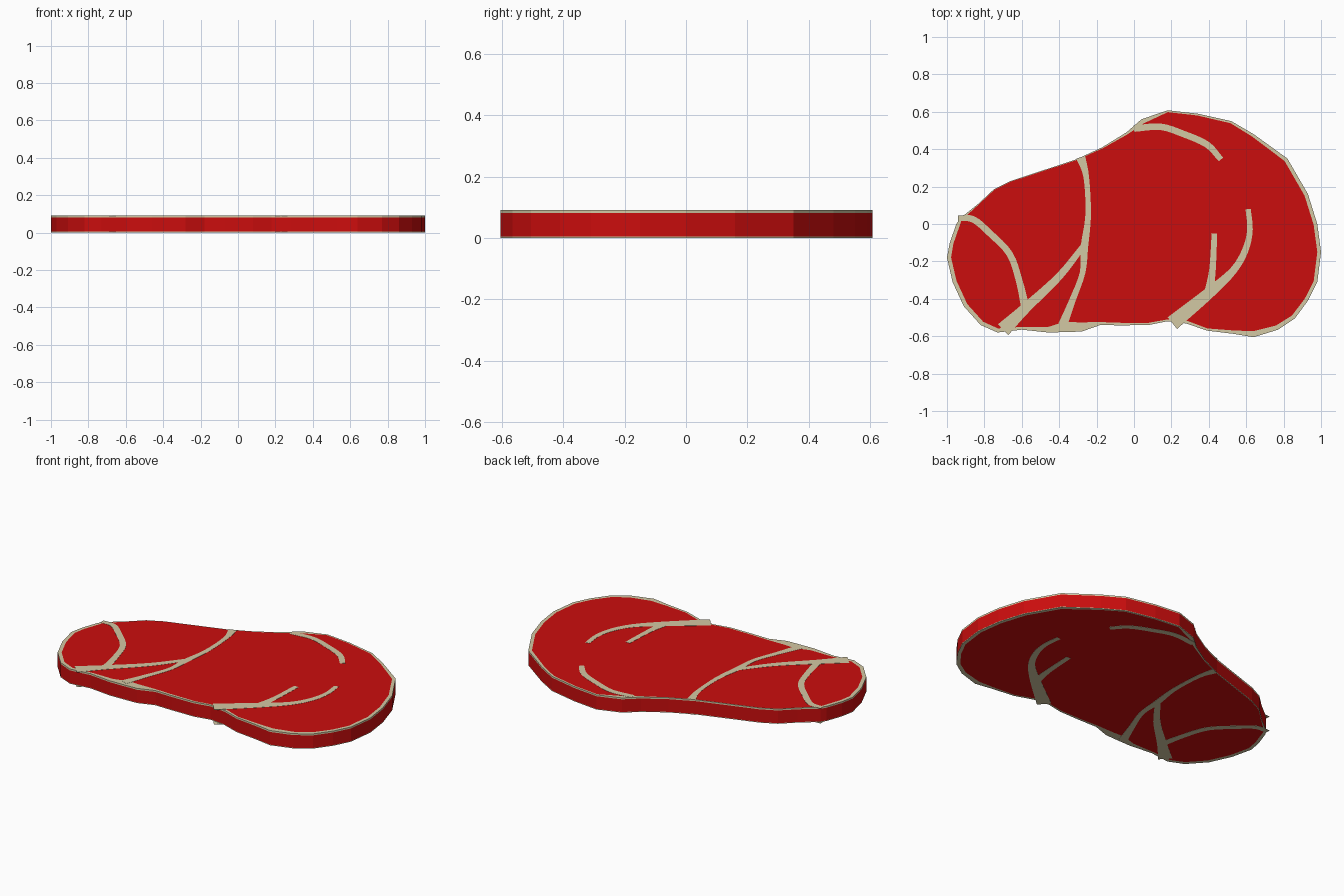
import bpy, bmesh
from mathutils import Vector

if "Cube" in bpy.data.objects:
    bpy.data.objects.remove(bpy.data.objects["Cube"])

H = 0.092      # slab height
SKIN = 0.001   # how far the marbling stands proud


def make_mat(name, rgb):
    m = bpy.data.materials.new(name)
    m.diffuse_color = (*rgb, 1)
    m.use_nodes = True
    m.node_tree.nodes["Principled BSDF"].inputs["Base Color"].default_value = m.diffuse_color
    return m


RED = make_mat("meat red", (0.60, 0.004, 0.004))
FAT = make_mat("fat cream", (0.65, 0.58, 0.37))

# outline: x, y, width of the fat rim (counterclockwise)
OUTLINE = [
    (-.95, 0, .02), (-.985, -.1, .02), (-1, -.18, .022), (-.97, -.31, .022), (-.91, -.44, .022),
    (-.82, -.54, .022), (-.73, -.58, .022), (-.60, -.565, .015), (-.46, -.58, .03),
    (-.37, -.578, .055), (-.28, -.575, .05), (-.18, -.54, .016), (-.07, -.542, .014),
    (.08, -.54, .012), (.18, -.52, .01), (.28, -.532, .015), (.39, -.57, .012), (.53, -.587, .018),
    (.64, -.605, .032), (.77, -.565, .025), (.86, -.505, .022), (.93, -.41, .02), (.98, -.31, .02),
    (1, -.15, .02), (.98, 0, .02), (.93, .16, .02), (.82, .35, .02), (.64, .48, .015),
    (.52, .55, .012), (.34, .59, .01), (.18, .608, .01), (.04, .56, .025), (-.04, .49, .012),
    (-.17, .41, .006), (-.31, .345, .004), (-.66, .23, .004), (-.75, .185, .004),
    (-.83, .11, .004), (-.93, .03, .012)]

# marbling veins: x, y, width
VEINS = [
    [(-.94, .03, .03), (-.86, .025, .035), (-.77, -.05, .035), (-.665, -.16, .035),
     (-.615, -.30, .036), (-.58, -.45, .045)],
    [(-.70, -.565, .08), (-.58, -.45, .055), (-.40, -.28, .04), (-.265, -.11, .03)],
    [(-.285, .357, .05), (-.255, .25, .03), (-.245, .05, .03), (-.265, -.12, .04),
     (-.275, -.26, .03), (-.33, -.41, .035), (-.385, -.55, .05)],
    [(.0, .51, .035), (.14, .52, .035), (.26, .483, .035), (.39, .425, .035), (.465, .345, .03)],
    [(.205, -.53, .08), (.40, -.37, .06), (.53, -.25, .04), (.595, -.14, .035),
     (.62, -.03, .03), (.61, .08, .028)],
    [(.40, -.37, .05), (.42, -.24, .035), (.43, -.05, .03)]]


def finish(bm, name, mats):
    bmesh.ops.recalc_face_normals(bm, faces=bm.faces)
    me = bpy.data.meshes.new(name)
    bm.to_mesh(me)
    bm.free()
    for m in mats:
        me.materials.append(m)
    ob = bpy.data.objects.new(name, me)
    bpy.context.collection.objects.link(ob)
    return ob


# meat slab: stacked rings, red caps and wall, cream rims
pts = [Vector(p[:2]) for p in OUTLINE]
n = len(pts)
inner = []
for i, p in enumerate(pts):
    t = (pts[(i + 1) % n] - pts[i - 1]).normalized()
    inner.append(p + Vector((-t.y, t.x)) * OUTLINE[i][2])

bm = bmesh.new()
lo, hi = SKIN, H - SKIN
rings = [[bm.verts.new((q.x, q.y, z)) for q in ring] for ring, z in (
    (inner, lo), (pts, lo), (pts, lo + .004), (pts, hi - .009), (pts, hi), (inner, hi))]
for k in range(5):
    for i in range(n):
        j = (i + 1) % n
        f = bm.faces.new((rings[k][i], rings[k][j], rings[k + 1][j], rings[k + 1][i]))
        f.material_index = 0 if k == 2 else 1
bm.faces.new(rings[0])
bm.faces.new(rings[-1])
finish(bm, "meat_slab", (RED, FAT))


def smooth_path(path, steps=4):
    """Catmull-Rom through (x, y, width) points."""
    v = [Vector(p) for p in path]
    v = [2 * v[0] - v[1]] + v + [2 * v[-1] - v[-2]]
    out = []
    for a, b, c, d in zip(v, v[1:], v[2:], v[3:]):
        for s in range(steps):
            t = s / steps
            out.append(0.5 * (2 * b + (c - a) * t + (2 * a - 5 * b + 4 * c - d) * t * t
                              + (3 * b - a - 3 * c + d) * t ** 3))
    return out + [v[-2]]


def vein(name, path, z0, z1):
    """Thin ribbon plate following the path."""
    bm = bmesh.new()
    p = smooth_path(path)
    prev = None
    for i, q in enumerate(p):
        t = (p[min(i + 1, len(p) - 1)] - p[max(i - 1, 0)]).to_2d().normalized()
        w = Vector((-t.y, t.x)) * q.z / 2
        sec = [bm.verts.new((q.x + s * w.x, q.y + s * w.y, z))
               for s, z in ((-1, z0), (1, z0), (1, z1), (-1, z1))]
        if prev:
            for k in range(4):
                bm.faces.new((prev[k], prev[(k + 1) % 4], sec[(k + 1) % 4], sec[k]))
        else:
            bm.faces.new(sec)
        prev = sec
    bm.faces.new(prev)
    finish(bm, name, (FAT,))


# marbling on both faces
for i, path in enumerate(VEINS):
    vein(f"top_vein_{i + 1}", path, hi - .001, H)
    vein(f"bottom_vein_{i + 1}", path, 0, lo + .001)
